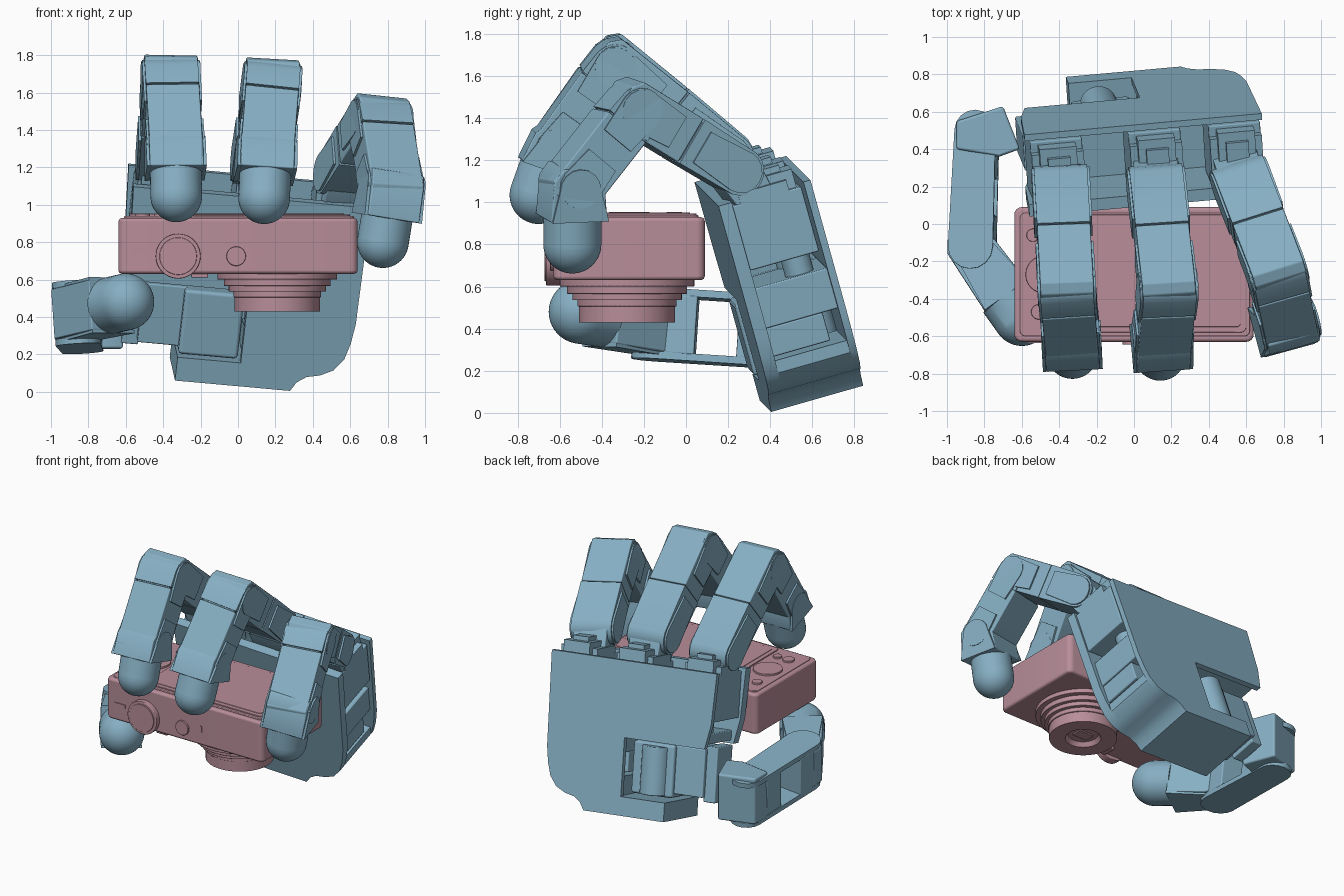
import bpy, bmesh
from math import sin, cos, pi, radians
from mathutils import Vector as V, Matrix

if "Cube" in bpy.data.objects:
    bpy.data.objects.remove(bpy.data.objects["Cube"])

def material(name, col):
    m = bpy.data.materials.new(name)
    m.diffuse_color = (*col, 1)
    m.use_nodes = True
    m.node_tree.nodes["Principled BSDF"].inputs["Base Color"].default_value = m.diffuse_color
    return m

BLUE = material("hand_blue", (0.24, 0.43, 0.55))
PINK = material("camera_pink", (0.48, 0.27, 0.32))
WORLD = (V((0, 0, 0)), V((1, 0, 0)), V((0, 1, 0)), V((0, 0, 1)))

def finish(name, bm, mat, bevel=0.0):
    bmesh.ops.recalc_face_normals(bm, faces=bm.faces)
    me = bpy.data.meshes.new(name)
    bm.to_mesh(me)
    bm.free()
    ob = bpy.data.objects.new(name, me)
    bpy.context.collection.objects.link(ob)
    me.materials.append(mat)
    if bevel:
        b = ob.modifiers.new("bevel", 'BEVEL')
        b.width, b.segments, b.limit_method, b.angle_limit = bevel, 2, 'ANGLE', radians(40)
        b.harden_normals = True
    bpy.ops.object.select_all(action='DESELECT')
    bpy.context.view_layer.objects.active = ob
    ob.select_set(True)
    bpy.ops.object.shade_smooth_by_angle(angle=radians(32))
    return ob

def prism(name, pts, frame, z0, z1, mat=BLUE, bevel=0.008):
    """Extrude a 2D outline along the third axis of a frame (origin, X, Y, Z)."""
    o, X, Y, Z = frame
    bm = bmesh.new()
    lo, hi = ([bm.verts.new(o + X * a + Y * b + Z * z) for a, b in pts] for z in (z0, z1))
    bm.faces.new(lo)
    bm.faces.new(hi)
    for i in range(len(pts)):
        j = (i + 1) % len(pts)
        bm.faces.new((lo[i], lo[j], hi[j], hi[i]))
    return finish(name, bm, mat, bevel)

def rect(x0, x1, y0, y1):
    return [(x0, y0), (x1, y0), (x1, y1), (x0, y1)]

def circle(cx, cy, r, n=40):
    return [(cx + r * cos(2 * pi * i / n), cy + r * sin(2 * pi * i / n)) for i in range(n)]

def arc(cx, r, a0, a1, n=8):
    return [(cx + r * cos(radians(a0 + (a1 - a0) * i / n)), r * sin(radians(a0 + (a1 - a0) * i / n)))
            for i in range(n + 1)]

def round_rect(x0, x1, y0, y1, r):
    return [(cx + r * cos(radians(s + 15 * i)), cy + r * sin(radians(s + 15 * i)))
            for cx, cy, s in ((x1 - r, y1 - r, 0), (x0 + r, y1 - r, 90), (x0 + r, y0 + r, 180), (x1 - r, y0 + r, 270))
            for i in range(7)]

def link_frame(p, q, w):
    d = (q - p).normalized()
    w = (w - d * w.dot(d)).normalized()
    return (p, d, d.cross(w), w), (q - p).length

# ---------------- finger links ----------------
def link(name, p, q, w, seam, W=0.31, r=0.12):
    f, L = link_frame(p, q, w)
    h = W / 2
    s0 = L * seam
    prism(name + "_core", rect(0, L, -r * .85, r * .88), f, -h * .8, h * .8, bevel=0)
    prism(name + "_bracket", arc(0, r * .96, 100, 260) + [(s0 - .004, -r), (s0 - .004, r)], f, -h * .92, h * .92, bevel=0)
    prism(name + "_motor", [(s0 + .004, -r), (L * .9, -r), (L + r * .6, -r * .6), (L + r * .85, 0),
                            (L + r * .85, r * .6), (L + r * .5, r), (s0 + .004, r)], f, -h * .92, h * .92)
    for s in (-1, 1):
        z = sorted((s * h * .9, s * h))
        prism(name + "_side_plate", arc(L, r * .85, -90, 90) + [(L * .65, r * .7), (L * .65, -r * .7)], f, *z, bevel=0)
        prism(name + "_joint_cap", arc(0, r * .85, 90, 270) + [(L * .4, -r * .7), (L * .4, r * .7)], f, *z, bevel=0)

def tip(name, p, q, w, r=0.138, W=0.32):
    f, L = link_frame(p, q, w)
    o, d, t, w = f
    h = W / 2
    end = max(L - .13, .06)
    prism(name + "_cup", [(-.1, -.09), (-.06, -.12), (end, -.135), (end, .142), (-.04, .125), (-.1, .08)],
          f, -h * .9, h * .9)
    for s in (-1, 1):
        prism(name + "_cup_plate", arc(0, .1, 90, 270) + [(end, -.138), (end, .138)], f,
              *sorted((s * h * .88, s * h)), bevel=0)
    # domed fingertip with a flat back
    bm = bmesh.new()
    bmesh.ops.create_uvsphere(bm, u_segments=40, v_segments=24, radius=r)
    bmesh.ops.bisect_plane(bm, geom=bm.verts[:] + bm.edges[:] + bm.faces[:], plane_co=(0, 0, 0),
                           plane_no=(0, 0, -1), clear_outer=True)
    rim = [e for e in bm.edges if e.is_boundary]
    new = [g for g in bmesh.ops.extrude_edge_only(bm, edges=rim)["geom"] if isinstance(g, bmesh.types.BMVert)]
    for v in new:
        v.co.z = -.14
    bmesh.ops.holes_fill(bm, edges=[e for e in bm.edges if e.is_boundary])
    m = Matrix((t, w, d)).transposed().to_4x4()
    m.translation = q
    bm.transform(m)
    finish(name + "_dome", bm, BLUE)

# ---------------- palm ----------------
r_ax = V((1, .09, -.09)).normalized()
u_ax = V((.11, -.266, .957))
u_ax = (u_ax - r_ax * u_ax.dot(r_ax)).normalized()
n_ax = u_ax.cross(r_ax)
PO = V((0, .385, .031))
PALM = (PO, r_ax, u_ax, n_ax)
UP_PALM = (PO, r_ax, n_ax, u_ax)

def palm_pt(a, b, c):
    return PO + r_ax * a + u_ax * b + n_ax * c

curve = [(-.34, 0), (.28, 0), (.31, .05), (.36, .085), (.43, .1), (.5, .135), (.55, .2)]
outline = curve + [(.575, .29), (.59, .4), (.6, 1.05), (-.68, 1.05), (-.66, .7), (-.62, .53), (0, .53), (0, .13), (-.34, .13)]
prism("palm_inner_plate", outline, PALM, -.005, .06, bevel=0)
prism("palm_outer_plate", outline, PALM, .415, .45, bevel=0)
prism("palm_bottom_block", curve + [(.55, .26), (.02, .26), (.02, .13), (-.34, .13)], PALM, .05, .42, bevel=0)
prism("palm_lower_motor", rect(.02, .55, .28, .42), PALM, .05, .34)
prism("palm_middle_motor", rect(.02, .56, .42, .62), PALM, .05, .42)
prism("palm_left_spacer", rect(-.6, 0, .55, .62), PALM, .05, .42)

# ---------------- fingers ----------------
fingers = {
    "left_finger": (-.51, [(-.39, .2, 1.23), (-.36, -.34, 1.67), (-.335, -.62, 1.27), (-.33, -.69, 1.045)], (1, .04, -.02)),
    "middle_finger": (.02, [(.12, .2, 1.22), (.18, -.34, 1.65), (.15, -.62, 1.26), (.14, -.7, 1.035)], (1, .07, -.06)),
    "right_finger": (.45, [(.58, .22, 1.16), (.76, -.25, 1.45), (.82, -.54, 1.08), (.775, -.54, .8)], (1, .27, -.08)),
}
for name, (a, pts, w) in fingers.items():
    p0, p1, p2, p3 = map(V, pts)
    w = V(w)
    prism(name + "_palm_motor", rect(a - .14, a + .14, .71, 1.03), PALM, .06, .4)
    prism(name + "_motor_neck", circle(a, .29, .07, 24), UP_PALM, .6, .74, bevel=0)
    for k, (hw, c1, b1) in enumerate(((.14, .34, 1.08), (.1, .38, 1.12), (.06, .33, 1.15))):
        prism(f"{name}_base_step_{k}", rect(a - hw, a + hw, 1.0, b1), PALM, .1, c1, bevel=0)
    fr, L = link_frame(palm_pt(a, 1.0, .17), p0, w)
    prism(name + "_knuckle", arc(0, .09, 90, 270) + arc(L, .11, -90, 90), fr, -.12, .12)
    link(name + "_proximal", p0, p1, w, .5)
    link(name + "_middle", p1, p2, w, .22)
    tip(name + "_tip", p2, p3, w)

# ---------------- thumb ----------------
prism("thumb_base_motor", rect(-.34, -.02, .15, .51), PALM, -.02, .36, bevel=.02)
prism("thumb_base_barrel", circle(-.19, .33, .1), UP_PALM, .16, .49)
prism("thumb_shaft", rect(-.56, -.3, .18, .51), PALM, .04, .33)
prism("thumb_shaft_flange", rect(-.64, -.55, .15, .53), PALM, .1, .3)
T = [V(p) for p in ((-.45, .46, .39), (-.81, .47, .40), (-.865, -.13, .42), (-.6, -.5, .48))]
up = V((-.06, .1, 1))
prism("thumb_shoulder", [(-.95, .4), (-.95, .55), (-.7, .63), (-.61, .4), (-.72, .36)],
      (V((0, 0, .4)), *WORLD[1:]), -.17, .17, bevel=.015)
# open frame link: two plates, a motor at the far end and a bridge
fr, L = link_frame(T[1] + V((-.03, .02, -.02)), T[2], up)
for s in (-1, 1):
    prism("thumb_frame_plate", arc(0, .11, 90, 270) + arc(L, .12, -90, 90), fr, *sorted((s * .135, s * .17)), bevel=0)
prism("thumb_frame_bridge", rect(.08, .24, -.11, .11), fr, -.14, .14)
prism("thumb_frame_motor", [(.44, -.12), (L + .04, -.12), (L + .1, 0), (L + .04, .12), (.44, .12)], fr, -.14, .14)
tip("thumb_tip", T[2], T[3], up, r=.152, W=.3)

# ---------------- camera ----------------
prism("camera_body", round_rect(-.64, .64, -.63, .09, .04), WORLD, .63, .93, PINK, .02)
prism("camera_back_panel", round_rect(-.61, .62, -.6, .06, .03), WORLD, .92, .94, PINK, .006)
prism("camera_screen_frame", round_rect(-.36, .6, -.58, .05, .03), WORLD, .93, .948, PINK, .004)
prism("camera_screen", round_rect(-.33, .57, -.55, .02, .02), WORLD, .94, .952, PINK, .003)
for x, y, rad in ((-.48, -.27, .1), (-.51, -.47, .04), (-.43, -.05, .035), (-.54, -.06, .035), (-.42, -.47, .03)):
    prism("camera_button", circle(x, y, rad, 32), WORLD, .93, .953, PINK, .004)
# stepped lens with a recessed front
for k, (rad, z0, z1) in enumerate(((.32, .6, .64), (.285, .565, .61), (.26, .535, .575), (.235, .505, .545))):
    prism(f"camera_lens_step_{k}", circle(.21, -.28, rad, 64), WORLD, z0, z1, PINK, .004)
bm = bmesh.new()
prof = ((.228, .52), (.228, .43), (.12, .43), (.1, .46))
rings = [[bm.verts.new((.21 + x, -.28 + y, z)) for x, y in circle(0, 0, q, 64)] for q, z in prof]
for A, B in zip(rings, rings[1:]):
    for i in range(64):
        bm.faces.new((A[i], A[(i + 1) % 64], B[(i + 1) % 64], B[i]))
bm.faces.new(rings[-1])
bm.faces.new(rings[0])
finish("camera_lens_barrel", bm, PINK)
prism("camera_lens_window", rect(.15, .27, -.32, -.24), WORLD, .45, .465, PINK, .004)
# dial, shutter and slots on the front side
SIDE = (V((0, 0, 0)), V((1, 0, 0)), V((0, 0, 1)), V((0, -1, 0)))
prism("camera_dial", circle(-.32, .725, .12, 48), SIDE, .6, .665, PINK, .006)
prism("camera_dial_top", circle(-.32, .725, .1, 48), SIDE, .65, .672, PINK, .004)
prism("camera_shutter", circle(-.01, .725, .052, 32), SIDE, .6, .645, PINK, .004)
prism("camera_switch", rect(-.57, -.48, .74, .765), SIDE, .6, .636, PINK, 0)
prism("camera_slot", rect(.13, .145, .73, .775), SIDE, .6, .636, PINK, 0)
prism("camera_grip_foot", rect(-.25, -.16, -.6, -.5), WORLD, .61, .64, PINK, .006)
